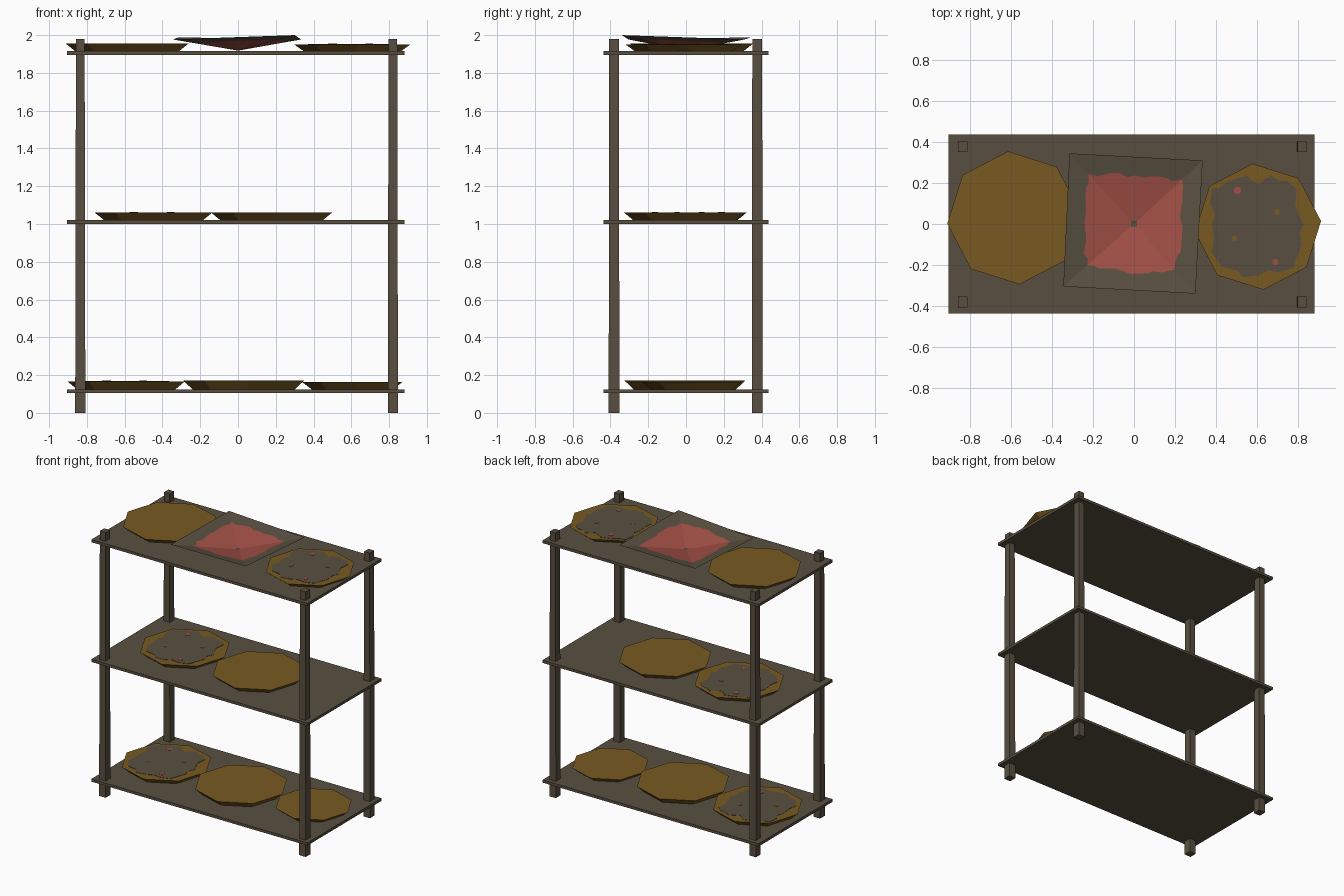
import bpy, bmesh, math, random
from mathutils import Vector

if "Cube" in bpy.data.objects:
    bpy.data.objects.remove(bpy.data.objects["Cube"])

random.seed(4)


def srgb(r, g, b):
    f = lambda c: ((c / 255 + 0.055) / 1.055) ** 2.4 if c > 10 else c / 255 / 12.92
    return (f(r), f(g), f(b), 1.0)


def material(name, rgb):
    m = bpy.data.materials.new(name)
    m.diffuse_color = srgb(*rgb)
    m.use_nodes = True
    m.node_tree.nodes["Principled BSDF"].inputs["Base Color"].default_value = m.diffuse_color
    return m


WOOD = material("grey brown wood", (88, 79, 64))
BROWN = material("ochre brown", (121, 90, 34))
RED = material("faded red", (162, 80, 70))


def make(name, verts, faces, mats, idx=None, recalc=True):
    me = bpy.data.meshes.new(name)
    me.from_pydata([tuple(v) for v in verts], [], faces)
    for m in mats:
        me.materials.append(m)
    if idx:
        for p, i in zip(me.polygons, idx):
            p.material_index = i
    if recalc:
        bm = bmesh.new()
        bm.from_mesh(me)
        bmesh.ops.recalc_face_normals(bm, faces=bm.faces)
        bm.to_mesh(me)
        bm.free()
    ob = bpy.data.objects.new(name, me)
    bpy.context.collection.objects.link(ob)
    return ob


def loft(name, low, high, z0, z1, mat):
    """Closed solid between a lower and an upper outline."""
    n = len(low)
    verts = [(x, y, z0) for x, y in low] + [(x, y, z1) for x, y in high]
    faces = [tuple(range(n))[::-1], tuple(range(n, 2 * n))]
    faces += [(i, (i + 1) % n, n + (i + 1) % n, n + i) for i in range(n)]
    return make(name, verts, faces, [mat])


def rect(cx, cy, w, d):
    return [(cx + sx * w / 2, cy + sy * d / 2) for sx, sy in ((-1, -1), (1, -1), (1, 1), (-1, 1))]


def ring(cx, cy, r, n, turn=0.0):
    return [(cx + r * math.cos(turn + math.tau * i / n), cy + r * math.sin(turn + math.tau * i / n))
            for i in range(n)]


# Shelves
for label, z in (("bottom", 0.105), ("middle", 1.0), ("top", 1.895)):
    board = rect(-0.013, 0.0, 1.787, 0.875)
    loft(label + "_shelf", board, board, z, z + 0.02, WOOD)

# Corner posts, slightly tapered
for xn, x in (("left", -0.835), ("right", 0.82)):
    for yn, y in (("front", -0.381), ("back", 0.377)):
        loft(f"{yn}_{xn}_post", rect(x, y, 0.054, 0.057), rect(x, y, 0.046, 0.052), 0, 1.98, WOOD)

# Ragged outline of the painted patch, relative to the tray centre
PATCH = [(-.225, .187), (-.19, .19), (-.145, .222), (-.055, .25), (-.03, .225), (.005, .207), (.03, .23),
         (.065, .25), (.105, .225), (.145, .222), (.19, .185), (.182, .11), (.2, .06), (.225, .012),
         (.205, -.03), (.215, -.09), (.19, -.15), (.175, -.2), (.13, -.215), (.095, -.223), (.05, -.215),
         (.005, -.238), (-.075, -.248), (-.1, -.215), (-.175, -.198), (-.225, -.128), (-.215, -.06),
         (-.225, .012), (-.21, .06), (-.235, .112)]


# Octagonal trays flaring upwards; some carry a painted patch with spots
def tray(name, x, y, z, r, h, painted):
    t = math.radians(5)
    loft(name, ring(x, y, r - 0.05, 8, t), ring(x, y, r, 8, t), z, z + h, BROWN)
    if painted:
        s, top = r / 0.31, z + h
        out = [(x + s * px, y + s * py) for px, py in PATCH]
        loft(name + "_patch", out, out, top - 0.002, top + 0.002, WOOD)
        for k, (dx, dy, sr, m) in enumerate(((-.1, .177, .019, RED), (.085, -.173, .016, RED),
                                             (.095, .072, .015, BROWN), (-.115, -.058, .014, BROWN))):
            dot = ring(x + s * dx, y + s * dy, sr, 7)
            loft(f"{name}_spot_{k + 1}", dot, dot, top, top + 0.004, m)


tray("top_left_tray", -0.587, 0.03, 1.915, 0.326, 0.04, False)
tray("top_right_tray", 0.605, -0.013, 1.915, 0.309, 0.036, True)
tray("middle_left_tray", -0.447, 0.01, 1.02, 0.312, 0.04, True)
tray("middle_right_tray", 0.178, -0.008, 1.02, 0.322, 0.041, False)
tray("bottom_left_tray", -0.592, 0.0, 0.125, 0.312, 0.042, True)
tray("bottom_middle_tray", 0.03, -0.006, 0.125, 0.322, 0.047, False)
tray("bottom_right_tray", 0.605, 0.03, 0.125, 0.266, 0.038, False)

# Dished square sheet: four sloping triangles with a ragged red centre
corners = [Vector(c) for c in ((-.345, -.305, 1.977), (.30, -.34, 2.0), (.335, .31, 1.977), (-.315, .345, 1.988))]
centre = Vector((0, 0, 1.918))
STEPS = 12
edge = [corners[k].lerp(corners[(k + 1) % 4], i / STEPS) for k in range(4) for i in range(STEPS)]
n = len(edge)
inner = []
for i, p in enumerate(edge):
    u = abs((i % STEPS) / STEPS - 0.5) * 2      # 1 at the corners
    inner.append(centre.lerp(p, 0.725 - 0.045 * u ** 2 + random.uniform(-0.035, 0.035)))
core = [centre.lerp(p, 0.045) for p in edge]
verts = [centre] + core + inner + edge
faces, idx = [], []
for i in range(n):
    j = (i + 1) % n
    faces += [(0, 1 + i, 1 + j), (1 + i, 1 + n + i, 1 + n + j, 1 + j),
              (1 + n + i, 1 + 2 * n + i, 1 + 2 * n + j, 1 + n + j)]
    idx += [0, 1, 0]
make("dished_sheet", verts, faces, [WOOD, RED], idx, recalc=False)
